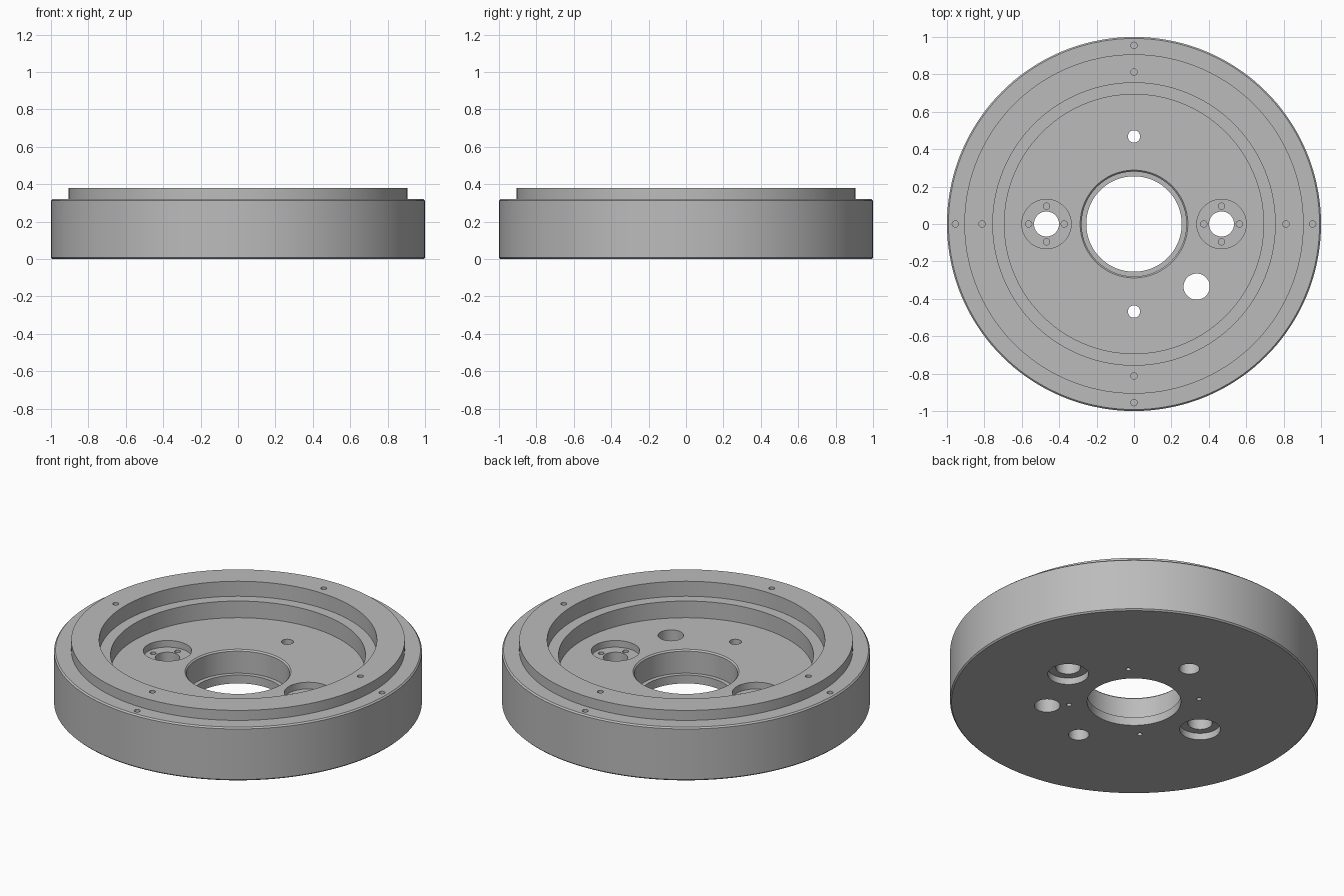
import bpy
import bmesh
import math
from mathutils import Matrix, Vector

cube = bpy.data.objects.get("Cube")
if cube:
    bpy.data.objects.remove(cube, do_unlink=True)

RIM, LIP, FLOOR = 0.32, 0.38, 0.19
CHAMFER = 0.008

steel = bpy.data.materials.new("grey_metal")
steel.use_nodes = True
GREY = (0.5, 0.5, 0.5, 1)
steel.diffuse_color = GREY
steel.node_tree.nodes["Principled BSDF"].inputs["Base Color"].default_value = GREY


def lathe(bm, profile, segments, centre=(0, 0), closed=False):
    """Spin (radius, height) points about a vertical axis at centre."""
    verts = [bm.verts.new((r, 0, z)) for r, z in profile]
    pairs = list(zip(verts, verts[1:] + verts[:1]))
    edges = [bm.edges.new(p) for p in (pairs if closed else pairs[:-1])]
    made = bmesh.ops.spin(bm, geom=verts + edges, cent=(0, 0, 0), axis=(0, 0, 1),
                          angle=math.tau, steps=segments, use_duplicate=False)
    new = {v for v in bm.verts if v.is_valid and not v.tag}
    bmesh.ops.translate(bm, verts=list(new), vec=(*centre, 0))
    for v in new:
        v.tag = True


def finish(bm, name):
    bmesh.ops.remove_doubles(bm, verts=bm.verts, dist=0.0001)
    bmesh.ops.recalc_face_normals(bm, faces=bm.faces)
    mesh = bpy.data.meshes.new(name)
    bm.to_mesh(mesh)
    bm.free()
    mesh.materials.append(steel)
    obj = bpy.data.objects.new(name, mesh)
    bpy.context.collection.objects.link(obj)
    return obj


def bore(bm, x, y, steps, segments=40):
    """Stepped round cutter: steps are (radius, bottom, top), lowest first."""
    profile = [(0, steps[0][1])]
    for r, low, high in steps:
        profile += [(r, low), (r, high)]
    profile.append((0, steps[-1][2]))
    lathe(bm, profile, segments, (x, y))


def cut(body, bm, name):
    cutter = finish(bm, name)
    cutter.hide_render = True
    mod = body.modifiers.new(name, 'BOOLEAN')
    mod.operation = 'DIFFERENCE'
    mod.solver = 'EXACT'
    mod.object = cutter
    bpy.context.view_layer.objects.active = body
    bpy.ops.object.modifier_apply(modifier=mod.name)
    bpy.data.objects.remove(cutter, do_unlink=True)


def cross(radius, cx=0, cy=0, start=0):
    """Four positions at quarter turns around a centre."""
    return [(cx + radius * math.cos(start + k * math.pi / 2),
             cy + radius * math.sin(start + k * math.pi / 2)) for k in range(4)]


# Turned flange: outer rim, raised lip, stepped recess and central bore
bm = bmesh.new()
lathe(bm, [
    (0.255, 0), (1 - CHAMFER, 0), (1, CHAMFER),
    (1, RIM - CHAMFER), (1 - CHAMFER, RIM),
    (0.907, RIM), (0.907, LIP),
    (0.755, LIP), (0.755, 0.29), (0.693, 0.29), (0.693, FLOOR),
    (0.288, FLOOR), (0.28, FLOOR - CHAMFER), (0.28, 0.05), (0.255, 0.05),
], 144, closed=True)
body = finish(bm, "flange_body")

# Large through holes, counterbored where needed
bm = bmesh.new()
for side in (-1, 1):
    bore(bm, side * 0.468, 0, [(0.111, -0.1, 0.04), (0.067, 0.04, 0.15), (0.132, 0.15, 0.25)])
    bore(bm, 0, side * 0.468, [(0.056, -0.1, 0.1), (0.033, 0.1, 0.25)])
bore(bm, 0.335, -0.335, [(0.07, -0.1, 0.25)])
cut(body, bm, "bore_cutter")

# Small blind screw holes on rim, lip, pocket floors and underside
bm = bmesh.new()
for x, y in cross(0.955):
    bore(bm, x, y, [(0.017, RIM - 0.1, RIM + 0.02)], 16)
for x, y in cross(0.812):
    bore(bm, x, y, [(0.017, LIP - 0.1, LIP + 0.02)], 16)
for side in (-1, 1):
    for x, y in cross(0.095, side * 0.468):
        bore(bm, x, y, [(0.017, 0.08, 0.17)], 16)
for x, y in cross(0.355, start=math.pi / 4):
    bore(bm, x, y, [(0.014, -0.02, 0.08)], 16)
cut(body, bm, "screw_cutter")

# Smooth round walls with crisp edges
bpy.ops.object.select_all(action='DESELECT')
body.select_set(True)
bpy.context.view_layer.objects.active = body
bpy.ops.object.shade_smooth_by_angle(angle=math.radians(30))
